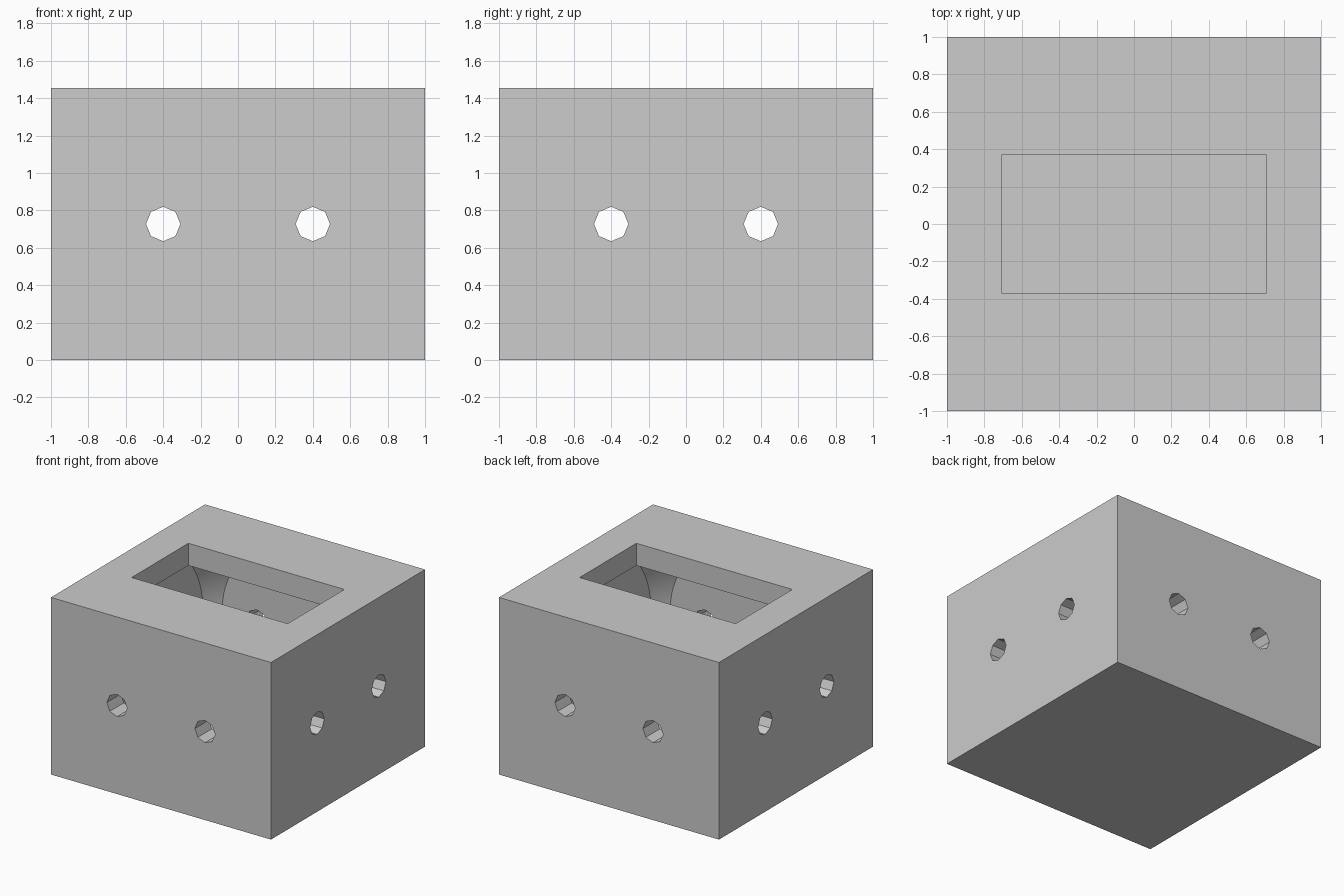
import bpy
from math import pi, radians

SIZE, HEIGHT, WALL = 2.0, 1.455, 0.182
MID = HEIGHT / 2
INNER = SIZE - 2 * WALL

cube = bpy.data.objects.get("Cube")
if cube:
    bpy.data.objects.remove(cube, do_unlink=True)

grey = bpy.data.materials.new("light grey")
grey.use_nodes = True
color = (0.604, 0.604, 0.604, 1)
grey.diffuse_color = color
grey.node_tree.nodes["Principled BSDF"].inputs["Base Color"].default_value = color


def block(name, dims, z):
    bpy.ops.mesh.primitive_cube_add(size=1, location=(0, 0, z))
    ob = bpy.context.object
    ob.name = name
    ob.scale = dims
    bpy.ops.object.transform_apply(location=True, rotation=True, scale=True)
    ob.data.materials.append(grey)
    return ob


def combine(target, tool, operation):
    """Apply a boolean and discard the tool."""
    mod = target.modifiers.new("cut", 'BOOLEAN')
    mod.operation = operation
    mod.solver = 'EXACT'
    mod.object = tool
    bpy.context.view_layer.objects.active = target
    bpy.ops.object.modifier_apply(modifier=mod.name)
    bpy.data.objects.remove(tool, do_unlink=True)


# Outer housing
housing = block("housing", (SIZE, SIZE, HEIGHT), MID)

# Hollow: a box whose corners are rounded off by a sphere
cavity = block("cavity", (INNER, INNER, HEIGHT - 2 * WALL), MID)
bpy.ops.mesh.primitive_uv_sphere_add(segments=96, ring_count=48, radius=1.088,
                                     location=(0, 0, MID))
ball = bpy.context.object
ball.data.materials.append(grey)
combine(cavity, ball, 'INTERSECT')
combine(housing, cavity, 'DIFFERENCE')

# Rectangular opening in the top
slot = block("slot", (1.418, 0.736, 0.6), HEIGHT)
combine(housing, slot, 'DIFFERENCE')

# Two eight-sided holes through each pair of walls
for side in (-0.4, 0.4):
    for loc, rot in (((side, 0, MID), (pi / 2, 0, 0)),
                     ((0, side, MID), (0, pi / 2, 0))):
        bpy.ops.mesh.primitive_cylinder_add(vertices=8, radius=0.092, depth=2.4,
                                            location=loc, rotation=rot)
        drill = bpy.context.object
        drill.data.materials.append(grey)
        combine(housing, drill, 'DIFFERENCE')

bpy.ops.object.select_all(action='DESELECT')
housing.select_set(True)
bpy.context.view_layer.objects.active = housing
bpy.ops.object.shade_smooth_by_angle(angle=radians(20))
